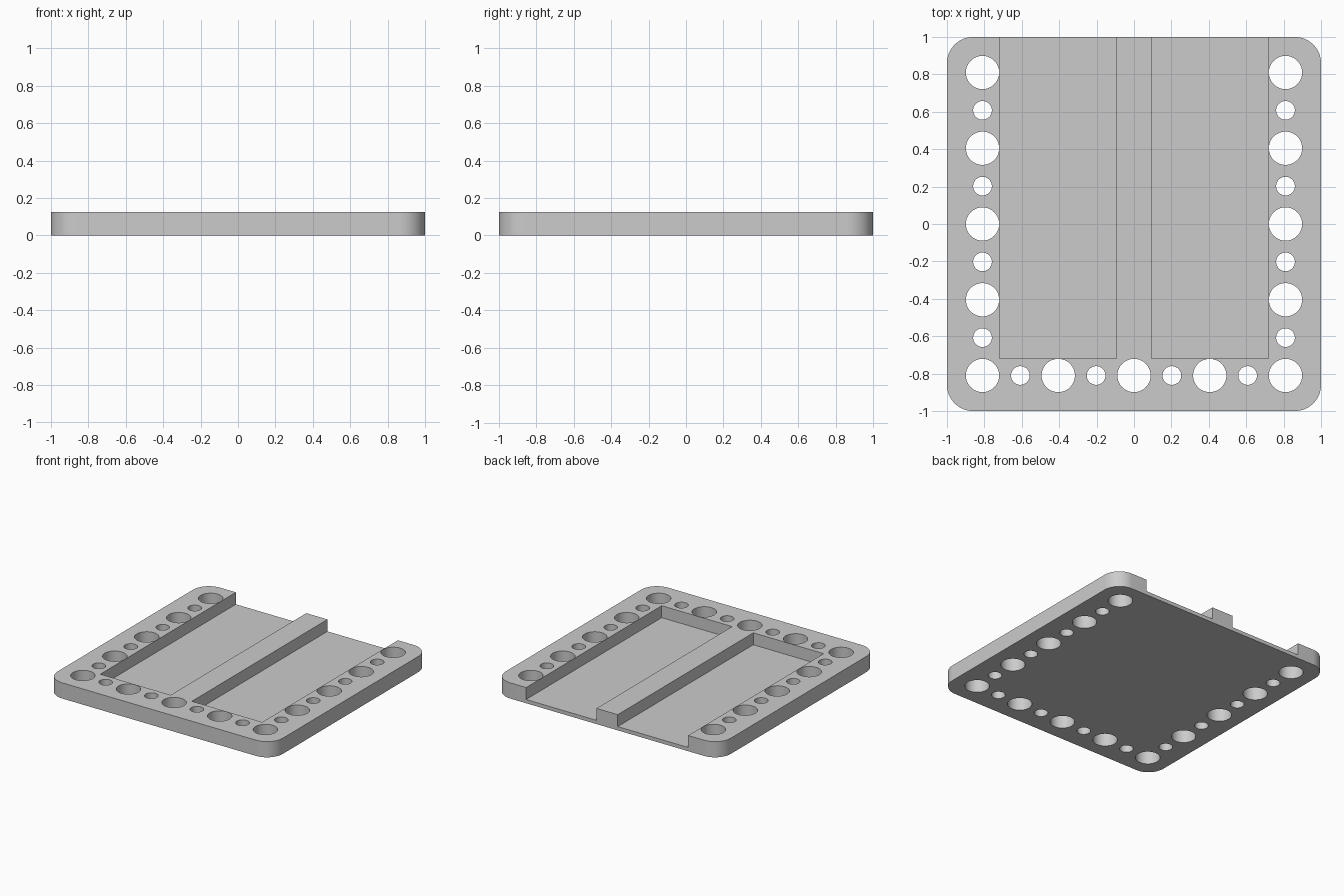
import bpy
import bmesh
from mathutils import Matrix, Vector

cube = bpy.data.objects.get("Cube")
if cube:
    bpy.data.objects.remove(cube, do_unlink=True)

HEIGHT, FLOOR, CORNER = 0.126, 0.03, 0.14
STEP, BIG, SMALL = 0.2025, 0.089, 0.05
RIB, EDGE = 0.094, 0.719

grey = bpy.data.materials.new("plain grey")
grey.use_nodes = True
colour = (0.6, 0.6, 0.6, 1)
grey.diffuse_color = colour
grey.node_tree.nodes["Principled BSDF"].inputs["Base Color"].default_value = colour


def add_box(bm, low, high):
    """Axis-aligned box between two corners."""
    low, high = Vector(low), Vector(high)
    matrix = Matrix.Translation((low + high) / 2) @ Matrix.Diagonal((*(high - low), 1))
    return bmesh.ops.create_cube(bm, size=1, matrix=matrix)["verts"]


def make_object(name, bm):
    mesh = bpy.data.meshes.new(name)
    bm.to_mesh(mesh)
    bm.free()
    mesh.materials.append(grey)
    obj = bpy.data.objects.new(name, mesh)
    bpy.context.collection.objects.link(obj)
    return obj


# Square plate with rounded upright corners
bm = bmesh.new()
add_box(bm, (-1, -1, 0), (1, 1, HEIGHT))
uprights = [e for e in bm.edges if abs(e.verts[0].co.z - e.verts[1].co.z) > HEIGHT / 2]
bmesh.ops.bevel(bm, geom=uprights, offset=CORNER, segments=12, profile=0.5, affect="EDGES")
plate = make_object("channelled_plate", bm)

# Two channels, open at the back, on either side of the central rib
bm = bmesh.new()
for low_x, high_x in ((-EDGE, -RIB), (RIB, EDGE)):
    add_box(bm, (low_x, -EDGE, FLOOR), (high_x, 1.2, HEIGHT * 2))
channels = make_object("channel_cutter", bm)

# Alternating large and small holes along the left, right and front rims
bm = bmesh.new()
spots = {(x, y) for x in range(-4, 5) for y in range(-4, 5) if abs(x) == 4 or y == -4}
for x, y in sorted(spots):
    radius = SMALL if (x + y) % 2 else BIG
    bmesh.ops.create_cone(bm, cap_ends=True, segments=48, radius1=radius, radius2=radius,
                          depth=1, matrix=Matrix.Translation((x * STEP, y * STEP, 0)))
holes = make_object("hole_cutter", bm)

# Cut the plate, keep the result and drop the cutters
bpy.context.view_layer.objects.active = plate
for cutter in (channels, holes):
    cutter.hide_render = True
    cut = plate.modifiers.new(cutter.name, "BOOLEAN")
    cut.operation = "DIFFERENCE"
    cut.solver = "EXACT"
    cut.object = cutter
    bpy.ops.object.modifier_apply(modifier=cut.name)
    bpy.data.objects.remove(cutter, do_unlink=True)

bpy.ops.object.select_all(action="DESELECT")
plate.select_set(True)
bpy.ops.object.shade_smooth_by_angle()
